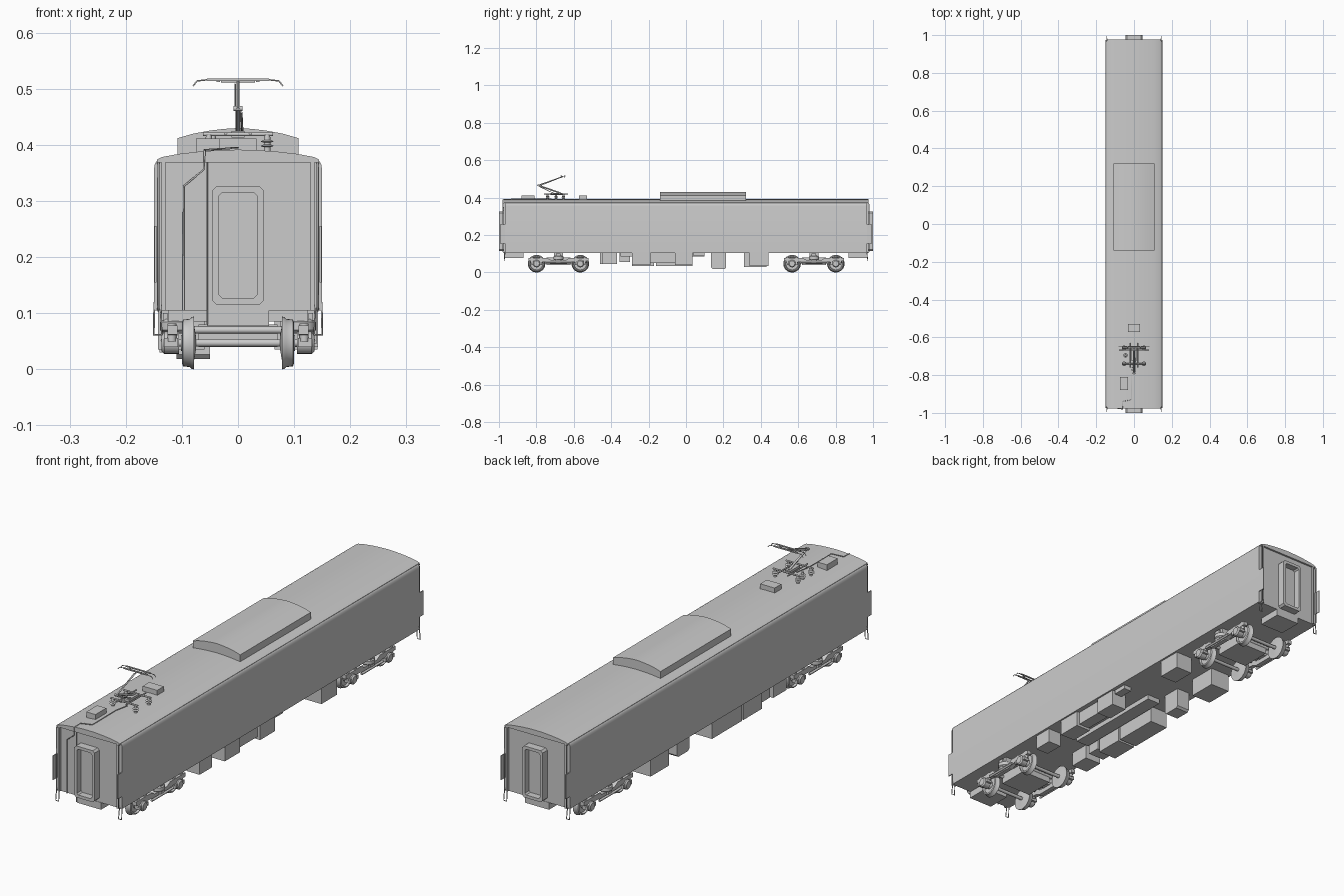
import bpy, bmesh, math
from mathutils import Matrix, Vector

if "Cube" in bpy.data.objects:
    bpy.data.objects.remove(bpy.data.objects["Cube"])


def finish(name, bm, smooth=False):
    bmesh.ops.recalc_face_normals(bm, faces=bm.faces)
    me = bpy.data.meshes.new(name)
    bm.to_mesh(me)
    bm.free()
    ob = bpy.data.objects.new(name, me)
    bpy.context.collection.objects.link(ob)
    if smooth:
        bpy.ops.object.select_all(action='DESELECT')
        ob.select_set(True)
        bpy.context.view_layer.objects.active = ob
        bpy.ops.object.shade_smooth_by_angle(angle=math.radians(35))
    return ob


def box(name, x0, x1, y0, y1, z0, z1):
    bm = bmesh.new()
    bmesh.ops.create_cube(bm, size=1)
    for v in bm.verts:
        v.co = Vector(((x0 + x1) / 2 + v.co.x * (x1 - x0), (y0 + y1) / 2 + v.co.y * (y1 - y0),
                       (z0 + z1) / 2 + v.co.z * (z1 - z0)))
    return finish(name, bm)


def prism(name, pts, a, b, axis='y', smooth=False):
    """Extrude an xz profile along y, or a yz profile along x."""
    bm = bmesh.new()
    mk = (lambda p, t: (p[0], t, p[1])) if axis == 'y' else (lambda p, t: (t, p[0], p[1]))
    lo = [bm.verts.new(mk(p, a)) for p in pts]
    hi = [bm.verts.new(mk(p, b)) for p in pts]
    bm.faces.new(lo)
    bm.faces.new(hi[::-1])
    for i in range(len(pts)):
        j = (i + 1) % len(pts)
        bm.faces.new((lo[i], lo[j], hi[j], hi[i]))
    return finish(name, bm, smooth)


def lathe(name, prof, loc, axis='z', sign=1, seg=24):
    """Spin a (radius, height) profile around an axis."""
    bm = bmesh.new()
    rot = Matrix.Rotation(math.pi / 2 * sign, 4, 'Y') if axis == 'x' else Matrix()
    rings = []
    for r, h in prof:
        rings.append([bm.verts.new(rot @ Vector((r * math.cos(2 * math.pi * i / seg),
                     r * math.sin(2 * math.pi * i / seg), h)) + Vector(loc)) for i in range(seg)])
    for a, b in zip(rings, rings[1:]):
        for i in range(seg):
            j = (i + 1) % seg
            bm.faces.new((a[i], a[j], b[j], b[i]))
    bm.faces.new(rings[0])
    bm.faces.new(rings[-1])
    return finish(name, bm, True)


def tube(name, pts, r):
    cu = bpy.data.curves.new(name, 'CURVE')
    cu.dimensions = '3D'
    cu.bevel_depth = r
    cu.bevel_resolution = 1
    cu.use_fill_caps = True
    sp = cu.splines.new('POLY')
    sp.points.add(len(pts) - 1)
    for p, q in zip(sp.points, pts):
        p.co = (*q, 1)
    ob = bpy.data.objects.new(name, cu)
    bpy.context.collection.objects.link(ob)
    bpy.ops.object.select_all(action='DESELECT')
    ob.select_set(True)
    bpy.context.view_layer.objects.active = ob
    bpy.ops.object.convert(target='MESH')


def mirrored(half):
    return half + [(-x, z) for x, z in reversed(half) if x > 1e-6]


# Body shell with arched roof, and the thin roof cap overhanging the ends
roof = [(.15, .355), (.1485, .365), (.144, .3725), (.135, .377), (.105, .3825), (.07, .3865), (.035, .389), (0, .39)]
prism('car_body', mirrored([(.15, .105)] + roof), -.968, .968, smooth=True)
prism('roof_cap', mirrored([(.144, .369)] + [(x, z + .0015) for x, z in roof[2:]]), -.976, .976, smooth=True)

# Air conditioner on the roof
ac = [(.108, .375), (.108, .412), (.08, .42), (.05, .4255), (.025, .4285), (0, .43)]
prism('roof_air_conditioner', mirrored(ac), -.14, .32, smooth=True)

# Both ends: gangway frame, door, corner posts, rails, steps, coupler block
for s in (-1, 1):
    def ybox(name, x0, x1, ya, yb, z0, z1):
        return box(name, x0, x1, min(s * ya, s * yb), max(s * ya, s * yb), z0, z1)

    bm = bmesh.new()

    def rim(w, z0, z1, c, y):
        pts = [(w, z0 + c), (w, z1 - c), (w - c, z1), (c - w, z1), (-w, z1 - c), (-w, z0 + c), (c - w, z0), (w - c, z0)]
        return [bm.verts.new((x, y, z)) for x, z in pts]
    loops = [rim(.046, .115, .327, .008, s * .965), rim(.046, .115, .327, .008, s * 1),
             rim(.034, .127, .315, .006, s * 1), rim(.034, .127, .315, .006, s * .965)]
    for a, b in zip(loops, loops[1:] + loops[:1]):
        for i in range(8):
            j = (i + 1) % 8
            bm.faces.new((a[i], a[j], b[j], b[i]))
    finish('gangway_frame', bm)
    ybox('gangway_door', -.034, .034, .96, .972, .127, .315)
    ybox('coupler_block', -.055, .055, .87, .97, .077, .106)
    for m in (-1, 1):
        xa, xb = sorted((m * .1455, m * .149))
        ybox('corner_side_plate', xa, xb, .966, .995, .155, .255)
        xa, xb = sorted((m * .129, m * .136))
        ybox('corner_post', xa, xb, .965, .976, .105, .372)
        tube('corner_handrail', [(m * .142, s * .97, .37), (m * .142, s * .98, .365),
                                 (m * .142, s * .98, .11), (m * .142, s * .97, .105)], .002)
        tube('corner_step', [(m * .138, s * .966, .12), (m * .136, s * .972, .062),
                             (m * .15, s * .972, .062), (m * .149, s * .966, .12)], .002)

# Bogies: centre frame, side frames, wheels, axles, springs
wheel = [(.012, -.003), (.03, 0), (.047, 0), (.0465, .004), (.043, .008), (.0415, .02), (.036, .022),
         (.033, .014), (.016, .014), (.014, .024)]
for yc in (-.682, .684):
    box('bogie_centre_frame', -.07, .07, yc - .065, yc + .065, .04, .08)
    box('bogie_bolster', -.125, .125, yc - .024, yc + .024, .085, .106)
    for m in (-1, 1):
        xa, xb = sorted((m * .108, m * .126))
        prism('bogie_side_frame', [(yc - .16, .062), (yc - .16, .078), (yc - .06, .078), (yc - .04, .066),
                                   (yc + .04, .066), (yc + .06, .078), (yc + .16, .078), (yc + .16, .062),
                                   (yc + .065, .055), (yc + .045, .046), (yc - .045, .046), (yc - .065, .055)],
              xa, xb, 'x')
        lathe('bogie_air_spring', [(.02, .064), (.027, .07), (.027, .084), (.02, .09)], (m * .112, yc, 0))
        xa, xb = sorted((m * .126, m * .134))
        box('bogie_damper_bracket', xa, xb, yc - .012, yc + .012, .05, .1)
        tube('bogie_yaw_damper', [(m * .133, yc - .07, .052), (m * .133, yc + .07, .052)], .005)
        for a in (-.117, .117):
            lathe('wheel', wheel, (m * .078, yc + a, .047), 'x', m, 32)
            lathe('axle_box', [(.02, 0), (.02, .026), (.015, .031)], (m * .105, yc + a, .047), 'x', m, 16)
            xa, xb = sorted((m * .107, m * .132))
            box('axle_box_link', xa, xb, yc + a - .028, yc + a + .028, .04, .056)
            for d in (-.024, .024):
                lathe('axle_spring', [(.008, .05), (.008, .082)], (m * .118, yc + a + d, 0), seg=12)
    for m in (-1, 1):
        tube('axle', [(-.12, yc + m * .117, .047), (.12, yc + m * .117, .047)], .0075)
        tube('brake_beam', [(-.1, yc + m * .062, .07), (.1, yc + m * .062, .07)], .007)

# Underfloor equipment: x0, x1, y0, y1, bottom
for e in [(.065, .142, .34, .44, .035), (.1, .135, .04, .1, .088), (.075, .143, -.06, .035, .04),
          (.075, .143, -.29, -.19, .04), (.08, .13, -.19, -.06, .05), (.08, .14, -.45, -.37, .045),
          (-.14, -.05, .31, .43, .03), (-.143, -.06, -.16, .035, .035), (-.143, -.06, -.29, -.17, .035),
          (-.135, -.06, -.355, -.3, .055), (-.135, -.06, -.46, -.375, .045), (-.05, .01, -.35, .1, .085)]:
    box('underfloor_equipment', *e, .107)
prism('underfloor_tank', [(.135, .107), (.135, .026), (.143, .018), (.207, .018), (.215, .026), (.215, .107)],
      -.11, -.05, 'x')

# Roof boxes and end cables
box('roof_fuse_box', -.033, .033, -.573, -.53, .385, .411)
box('roof_arrester_box', -.075, -.033, -.88, -.81, .383, .411)
tube('roof_cable', [(.0, -.72, .395), (-.012, -.78, .395), (-.012, -.93, .394), (-.06, -.94, .391), (-.06, -.98, .389),
                    (-.06, -.98, .357), (-.097, -.975, .326), (-.097, -.975, .105)], .0018)
tube('end_cable', [(-.055, -.972, .385), (-.055, -.972, .08)], .0015)

# Pantograph: insulators, base frame, arms, contact head
ins = [(.006, 0), (.006, .008), (.012, .01), (.006, .013), (.006, .016), (.012, .018), (.006, .021), (.005, .03)]
for x, y in [(-.052, -.74), (.052, -.74), (-.052, -.655), (.052, -.655), (-.045, -.695)]:
    lathe('pantograph_insulator', ins, (x, y, .388), seg=16)
for y in (-.74, -.655):
    tube('pantograph_base_crossbar', [(-.062, y, .419), (.062, y, .419)], .0035)
for x in (-.022, .022):
    tube('pantograph_base_rail', [(x, -.76, .42), (x, -.63, .42)], .003)
box('pantograph_cylinder', -.012, .012, -.725, -.66, .413, .425)
tube('pantograph_lower_arm', [(0, -.67, .424), (0, -.79, .466)], .0045)
tube('pantograph_lower_rod', [(.008, -.7, .42), (.006, -.782, .458)], .002)
tube('pantograph_upper_arm', [(0, -.795, .464), (0, -.66, .512)], .003)
tube('pantograph_upper_rod', [(-.005, -.783, .462), (-.005, -.668, .508)], .0015)
tube('pantograph_knee', [(-.008, -.79, .465), (.008, -.79, .465)], .005)
tube('pantograph_head_pivot', [(-.03, -.658, .513), (.03, -.658, .513)], .002)
for y in (-.667, -.648):
    box('pantograph_contact_strip', -.055, .055, y - .003, y + .003, .514, .518)
    tube('pantograph_horn', [(-.08, y, .505), (-.073, y, .514), (-.055, y, .516), (.055, y, .516),
                             (.073, y, .514), (.08, y, .505)], .0015)
for x in (-.035, .035):
    box('pantograph_head_link', x - .003, x + .003, -.667, -.648, .512, .516)
